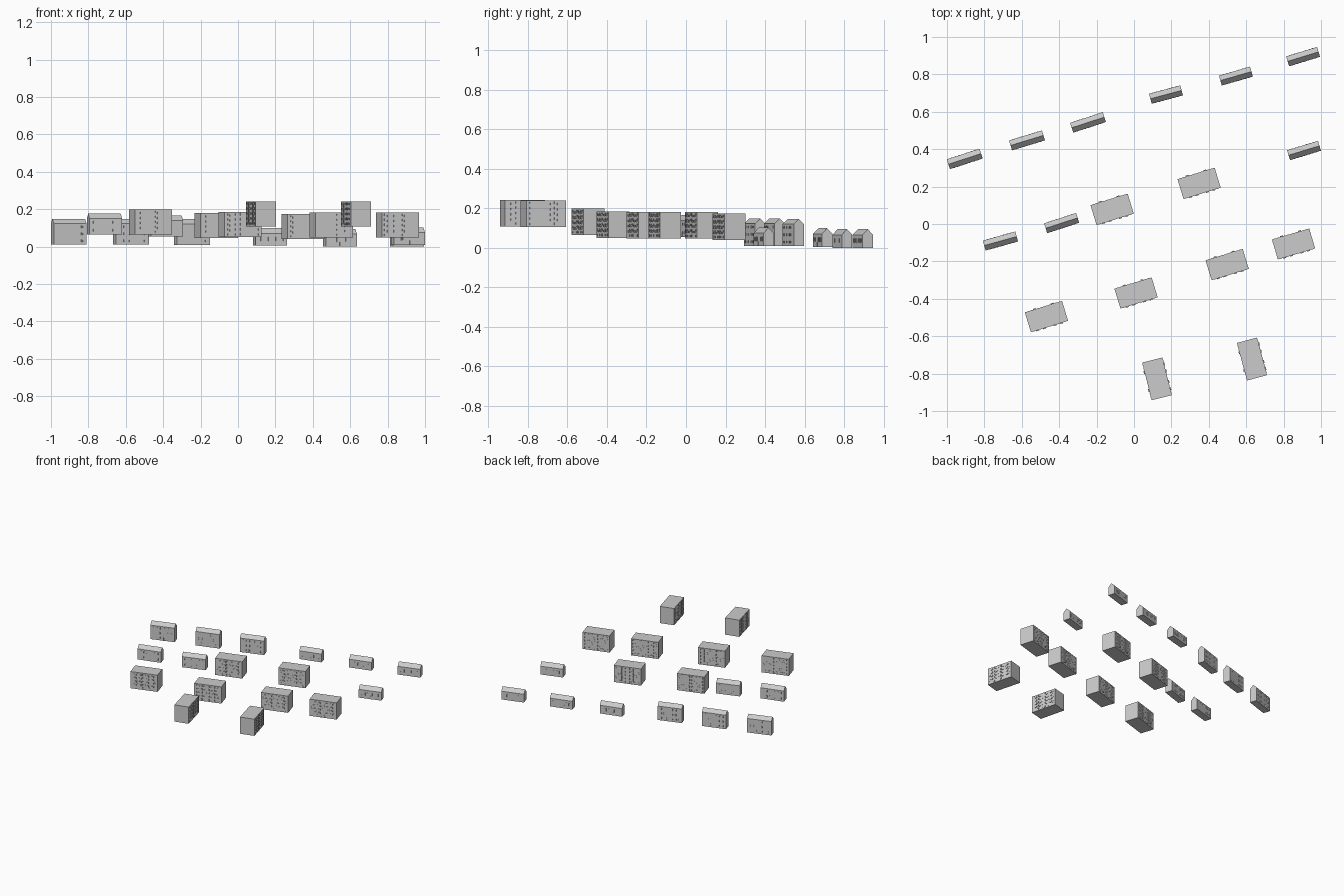
import bpy, bmesh
from math import radians
from mathutils import Matrix

if "Cube" in bpy.data.objects:
    bpy.data.objects.remove(bpy.data.objects["Cube"])


def box(bm, cx, cy, cz, sx, sy, sz):
    m = Matrix.Translation((cx, cy, cz)) @ Matrix.Diagonal((sx, sy, sz, 1))
    bmesh.ops.create_cube(bm, size=1, matrix=m)


def window(bm, x, z, side, y, w, h, d=0.002):
    # frame bars around a flush pane, with a central mullion
    t = w * 0.14
    for s in (-1, 1):
        box(bm, x + s * (w - t) / 2, side * y, z, t, d, h)
        box(bm, x, side * y, z + s * (h - t) / 2, w, d, t)
    box(bm, x, side * y, z, t, d, h)


def finish(bm, name, loc, deg):
    me = bpy.data.meshes.new(name)
    bmesh.ops.recalc_face_normals(bm, faces=bm.faces)
    bm.to_mesh(me)
    bm.free()
    ob = bpy.data.objects.new(name, me)
    ob.location = loc
    ob.rotation_euler.z = radians(deg)
    bpy.context.collection.objects.link(ob)
    return ob


def gabled_house(name, x, y, z, deg, length, eave, ridge, floors, W=0.055):
    bm = bmesh.new()
    # walls and pitched roof from one extruded gable profile
    prof = [(-W / 2, 0), (W / 2, 0), (W / 2, eave), (0, ridge), (-W / 2, eave)]
    f = bm.faces.new([bm.verts.new((-length / 2, a, b)) for a, b in prof])
    ext = bmesh.ops.extrude_face_region(bm, geom=[f], use_keep_orig=True)
    vs = [v for v in ext["geom"] if isinstance(v, bmesh.types.BMVert)]
    bmesh.ops.translate(bm, verts=vs, vec=(length, 0, 0))
    body = finish(bm, name, (x, y, z), deg)
    # windows, doors
    bm = bmesh.new()
    step = eave / floors
    for fl in range(floors):
        for k in (-0.36, -0.24, -0.12, 0.12, 0.24, 0.36):
            for side in (-1, 1):
                window(bm, k * length, (fl + 0.55) * step, side, W / 2,
                       0.010, step * 0.36)
    for k in (-0.03, 0.03):
        box(bm, k * length, -W / 2, 0.012, 0.008, 0.002, 0.024)
    finish(bm, name + "_openings", (0, 0, 0), 0).parent = body


def apartment_block(name, x, y, z, deg, L=0.208, W=0.111, H=0.134, floors=5):
    bm = bmesh.new()
    box(bm, 0, 0, H / 2, L, W, H)
    body = finish(bm, name, (x, y, z), deg)
    step = H / floors
    # window grid on both long sides
    bm = bmesh.new()
    for fl in range(floors):
        zc = (fl + 0.55) * step
        for k in (-0.41, -0.23, -0.05, 0.05, 0.23, 0.41):
            window(bm, k * L, zc, -1, W / 2, 0.011, 0.013)
        for k in (-0.42, -0.33, -0.15, -0.06, 0.06, 0.15, 0.33, 0.42):
            window(bm, k * L, zc, 1, W / 2, 0.011, 0.013)
    finish(bm, name + "_windows", (0, 0, 0), 0).parent = body
    # balconies above the ground floor at the front
    bm = bmesh.new()
    for fl in range(1, floors):
        for k in (-0.32, -0.14, 0.14, 0.32):
            box(bm, k * L, -W / 2 - 0.001, (fl + 0.3) * step, 0.017, 0.007, 0.011)
    finish(bm, name + "_balconies", (0, 0, 0), 0).parent = body
    # glazed stairwells and entrance canopies at the back
    bm = bmesh.new()
    for k in (-0.24, 0.24):
        for s in (-1, 1):
            box(bm, k * L + s * 0.006, W / 2, H * 0.53, 0.002, 0.003, H * 0.8)
        for fl in range(floors):
            box(bm, k * L, W / 2, (fl + 0.8) * step, 0.012, 0.003, 0.004)
        box(bm, k * L, W / 2 + 0.002, 0.021, 0.016, 0.006, 0.002)
    finish(bm, name + "_stairwells", (0, 0, 0), 0).parent = body


# two-storey houses, back left
for i, (x, y, z, a) in enumerate([(-0.905, 0.348, 0.010, 18),
                                  (-0.572, 0.447, 0.010, 17),
                                  (-0.246, 0.543, 0.008, 18)]):
    gabled_house(f"tall_house_{i + 1}", x, y, z, a, 0.184, 0.112, 0.138, 3)

# low houses, back right
for i, (x, y, z, a) in enumerate([(0.171, 0.692, 0.005, 15),
                                  (0.545, 0.791, 0.000, 16),
                                  (0.904, 0.895, 0.000, 17),
                                  (0.909, 0.393, 0.008, 17)]):
    gabled_house(f"low_house_{i + 1}", x, y, z, a, 0.173, 0.066, 0.094, 1)

# medium houses, left
for i, (x, y, z, a) in enumerate([(-0.387, 0.005, 0.054, 18),
                                  (-0.714, -0.091, 0.064, 15.5)]):
    gabled_house(f"medium_house_{i + 1}", x, y, z, a, 0.180, 0.085, 0.112, 2)

# flat-roofed apartment blocks
for i, (x, y, z, a) in enumerate([(-0.117, 0.078, 0.046, 17),
                                  (0.348, 0.217, 0.040, 17),
                                  (-0.468, -0.495, 0.064, 17),
                                  (0.011, -0.369, 0.050, 17),
                                  (0.498, -0.217, 0.048, 17),
                                  (0.853, -0.107, 0.047, 16.5),
                                  (0.123, -0.828, 0.108, 104),
                                  (0.631, -0.722, 0.106, 105)]):
    apartment_block(f"apartment_block_{i + 1}", x, y, z, a)
